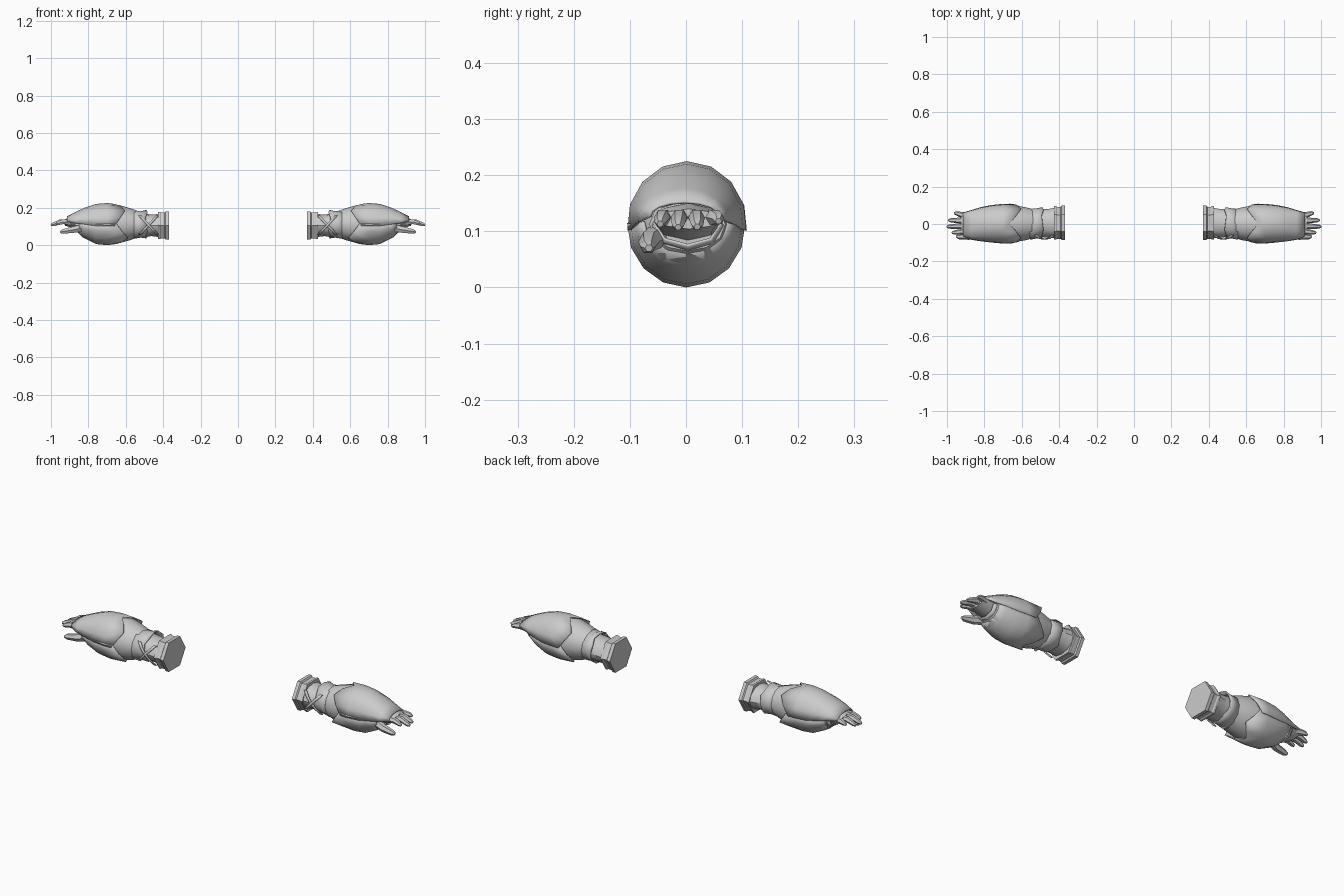
import bpy, bmesh, math
from mathutils import Vector

cube = bpy.data.objects.get("Cube")
if cube:
    bpy.data.objects.remove(cube, do_unlink=True)

grey = bpy.data.materials.new("plain grey")
grey.use_nodes = True
grey.diffuse_color = (0.6, 0.6, 0.6, 1)
bsdf = next(n for n in grey.node_tree.nodes if n.type == 'BSDF_PRINCIPLED')
bsdf.inputs["Base Color"].default_value = (0.6, 0.6, 0.6, 1)


def finish(name, bm, thick=0.0, angle=35):
    """Turn a bmesh into a shaded object, mirrored to the other arm."""
    me = bpy.data.meshes.new(name)
    bm.to_mesh(me)
    bm.free()
    ob = bpy.data.objects.new(name, me)
    bpy.context.collection.objects.link(ob)
    me.materials.append(grey)
    bpy.ops.object.select_all(action='DESELECT')
    ob.select_set(True)
    bpy.context.view_layer.objects.active = ob
    bpy.ops.object.shade_smooth_by_angle(angle=math.radians(angle))
    if thick:
        sol = ob.modifiers.new("thickness", 'SOLIDIFY')
        sol.thickness = thick
        sol.offset = -1
    mir = ob.modifiers.new("other_arm", 'MIRROR')
    mir.use_mirror_merge = False
    return ob


def skin(bm, rings, closed, caps):
    n = len(rings[0])
    for a, b in zip(rings, rings[1:]):
        for j in range(n if closed else n - 1):
            k = (j + 1) % n
            bm.faces.new((a[j], a[k], b[k], b[j]))
    if caps:
        bm.faces.new(rings[0][::-1])
        bm.faces.new(rings[-1])


def sleeve(name, rings, sides, a0=0, a1=360, jag=None, thick=0.0, caps=False, angle=35):
    """Loft of oval rings (x, y low, y high, z low, z high) over an arc; jag shifts the rear edge."""
    bm = bmesh.new()
    closed = a1 - a0 == 360
    out = []
    for i, (x, y0, y1, z0, z1) in enumerate(rings):
        row = []
        for j in range(sides if closed else sides + 1):
            t = math.radians(a0 + (a1 - a0) * j / sides)
            shift = jag[j % len(jag)] if jag and i == 0 else 0
            row.append(bm.verts.new((x + shift,
                                     (y0 + y1) / 2 + (y1 - y0) / 2 * math.cos(t),
                                     (z0 + z1) / 2 + (z1 - z0) / 2 * math.sin(t))))
        out.append(row)
    skin(bm, out, closed, caps)
    return finish(name, bm, thick, angle)


def digit(name, points, radii, sides=6):
    """Tapered finger through a few points."""
    bm = bmesh.new()
    pts = [Vector(p) for p in points]
    out = []
    for i, p in enumerate(pts):
        d = (pts[min(i + 1, len(pts) - 1)] - pts[max(i - 1, 0)]).normalized()
        side = Vector((0, 0, 1)).cross(d).normalized()
        up = d.cross(side)
        out.append([bm.verts.new(p + radii[i] * (side * math.cos(t) + up * math.sin(t)))
                    for t in (math.tau * j / sides for j in range(sides))])
    skin(bm, out, True, True)
    return finish(name, bm, angle=50)


# Hexagonal end cuff and the narrow forearm
sleeve("end_cuff", [(0.37, -0.086, 0.098, 0.018, 0.192), (0.387, -0.086, 0.098, 0.018, 0.192),
                    (0.392, -0.080, 0.092, 0.026, 0.184), (0.412, -0.080, 0.092, 0.026, 0.184),
                    (0.417, -0.084, 0.096, 0.022, 0.188), (0.427, -0.084, 0.096, 0.022, 0.188)],
       6, caps=True, angle=20)
sleeve("forearm", [(0.42, -0.075, 0.087, 0.043, 0.167), (0.46, -0.072, 0.08, 0.048, 0.163),
                   (0.50, -0.07, 0.078, 0.045, 0.168), (0.58, -0.07, 0.078, 0.04, 0.175)],
       12, caps=True)

# Flared wrist band with a stepped edge
sleeve("wrist_band", [(0.49, -0.074, 0.09, 0.036, 0.188), (0.52, -0.077, 0.084, 0.040, 0.181),
                      (0.556, -0.084, 0.08, 0.034, 0.187)], 12,
       jag=(0, -0.006, 0.004), thick=0.006)

# Crossed straps on the front of the forearm
for name, s in (("strap_rising", 1), ("strap_falling", -1)):
    bm = bmesh.new()
    rows = []
    for k in range(5):
        u = -1 + k / 2
        y = -0.084 + 0.02 * u * u
        z = 0.107 + s * 0.052 * u
        x = 0.478 + 0.046 * u
        rows.append([bm.verts.new((x - 0.008, y, z)), bm.verts.new((x + 0.008, y, z))])
    for a, b in zip(rows, rows[1:]):
        f = (a[0], a[1], b[1], b[0])
        bm.faces.new(f if s > 0 else f[::-1])
    finish(name, bm, 0.005)

# Bulging inner sleeve
sleeve("inner_sleeve", [(0.535, -0.074, 0.078, 0.042, 0.182), (0.575, -0.086, 0.088, 0.027, 0.197),
                        (0.63, -0.095, 0.099, 0.012, 0.213), (0.70, -0.099, 0.101, 0.006, 0.218),
                        (0.77, -0.093, 0.094, 0.012, 0.210), (0.83, -0.083, 0.082, 0.042, 0.184),
                        (0.855, -0.065, 0.070, 0.065, 0.160)], 12, caps=True)

# Upper hand guard, reaching out over the knuckles
sleeve("upper_guard", [(0.63, -0.104, 0.109, 0.005, 0.221), (0.70, -0.105, 0.108, 0.002, 0.225),
                       (0.76, -0.100, 0.102, 0.008, 0.220), (0.82, -0.093, 0.090, 0.040, 0.200),
                       (0.87, -0.085, 0.075, 0.070, 0.177), (0.915, -0.066, 0.062, 0.105, 0.154)],
       8, -6, 186, jag=(0.03, 0.0, -0.025, 0.0, 0.035, 0.0, -0.025, 0.0, 0.03), thick=0.005)

# Lower guard, cut short below the palm
sleeve("lower_guard", [(0.62, -0.103, 0.106, 0.006, 0.216), (0.70, -0.105, 0.106, 0.000, 0.221),
                       (0.76, -0.099, 0.100, 0.006, 0.214), (0.82, -0.089, 0.088, 0.036, 0.19),
                       (0.85, -0.078, 0.076, 0.060, 0.170)],
       8, 178, 362, jag=(0.03, 0.0, -0.03, 0.0, 0.03, 0.0, -0.03, 0.0, 0.03), thick=0.005)

# Flat palm and the glove opening around it
sleeve("glove_rim", [(0.84, -0.064, 0.070, 0.060, 0.158), (0.872, -0.058, 0.064, 0.072, 0.152)],
       8, thick=0.006)
sleeve("palm", [(0.83, -0.058, 0.062, 0.078, 0.150), (0.88, -0.057, 0.063, 0.090, 0.150),
                (0.925, -0.050, 0.060, 0.104, 0.140)], 8, caps=True, angle=50)

# Four fingers: root y, tip y, tip x, tip height
fingers = {"index_finger": (-0.039, -0.046, 0.973, 0.113),
           "middle_finger": (-0.011, -0.014, 1.0, 0.107),
           "ring_finger": (0.018, 0.020, 0.992, 0.108),
           "little_finger": (0.045, 0.058, 0.962, 0.118)}
for name, (y0, y1, x1, z1) in fingers.items():
    ym, xm = (y0 + y1) / 2, (0.9 + x1) / 2
    digit(name, [(0.9, y0, 0.124), (xm, ym, 0.125), (x1 - 0.012, y1, z1 + 0.004), (x1, y1, z1)],
          [0.016, 0.0145, 0.011, 0.006])

# Thumb, pointing forward and down
digit("thumb", [(0.835, -0.05, 0.092), (0.885, -0.066, 0.082), (0.935, -0.068, 0.073),
                (0.95, -0.066, 0.070)], [0.022, 0.019, 0.014, 0.007])
